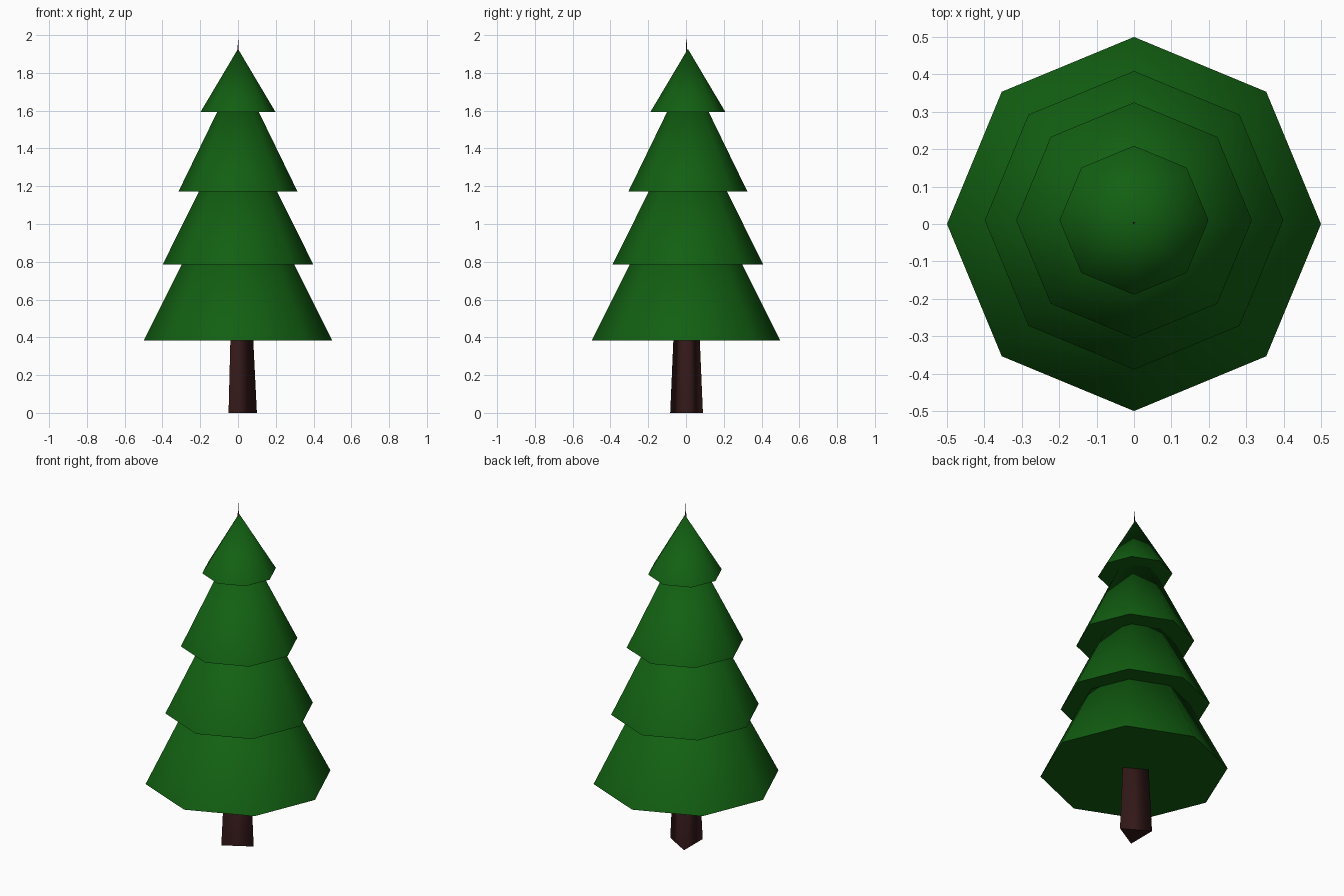
import bpy, bmesh
from math import pi
from mathutils import Matrix

if "Cube" in bpy.data.objects:
    bpy.data.objects.remove(bpy.data.objects["Cube"])


def material(name, rgb):
    m = bpy.data.materials.new(name)
    m.diffuse_color = (*rgb, 1)
    m.use_nodes = True
    m.node_tree.nodes["Principled BSDF"].inputs["Base Color"].default_value = m.diffuse_color
    return m


def cone(name, sides, radius, z0, z1, y, mat):
    """Capped cone with a vertex on +x, smooth sides and a sharp base rim."""
    bm = bmesh.new()
    place = Matrix.Translation((0, y, (z0 + z1) / 2)) @ Matrix.Rotation(-pi / 2, 4, 'Z')
    bmesh.ops.create_cone(bm, cap_ends=True, segments=sides, radius1=radius,
                          radius2=0, depth=z1 - z0, matrix=place)
    bmesh.ops.remove_doubles(bm, verts=bm.verts, dist=1e-5)
    bmesh.ops.recalc_face_normals(bm, faces=bm.faces)
    for f in bm.faces:
        f.smooth = f.normal.z > -0.9
    for e in bm.edges:
        if all(v.co.z < z0 + 1e-4 for v in e.verts):
            e.smooth = False
    mesh = bpy.data.meshes.new(name)
    bm.to_mesh(mesh)
    bm.free()
    mesh.materials.append(mat)
    obj = bpy.data.objects.new(name, mesh)
    bpy.context.collection.objects.link(obj)
    return obj


green = material("needles", (0.006, 0.115, 0.006))
brown = material("bark", (0.033, 0.009, 0.009))

# Three-sided trunk tapering to a spike above the crown
cone("trunk", 3, 0.1, 0, 2, 0.003, brown)

# Four overlapping eight-sided foliage tiers: radius, base z, tip z, y offset
tiers = [(0.5, 0.382, 1.378, 0.0),
         (0.399, 0.785, 1.59, 0.01),
         (0.315, 1.172, 1.82, 0.01),
         (0.199, 1.592, 1.927, 0.01)]
for i, (r, z0, z1, y) in enumerate(tiers, 1):
    cone(f"foliage_tier_{i}", 8, r, z0, z1, y, green)
